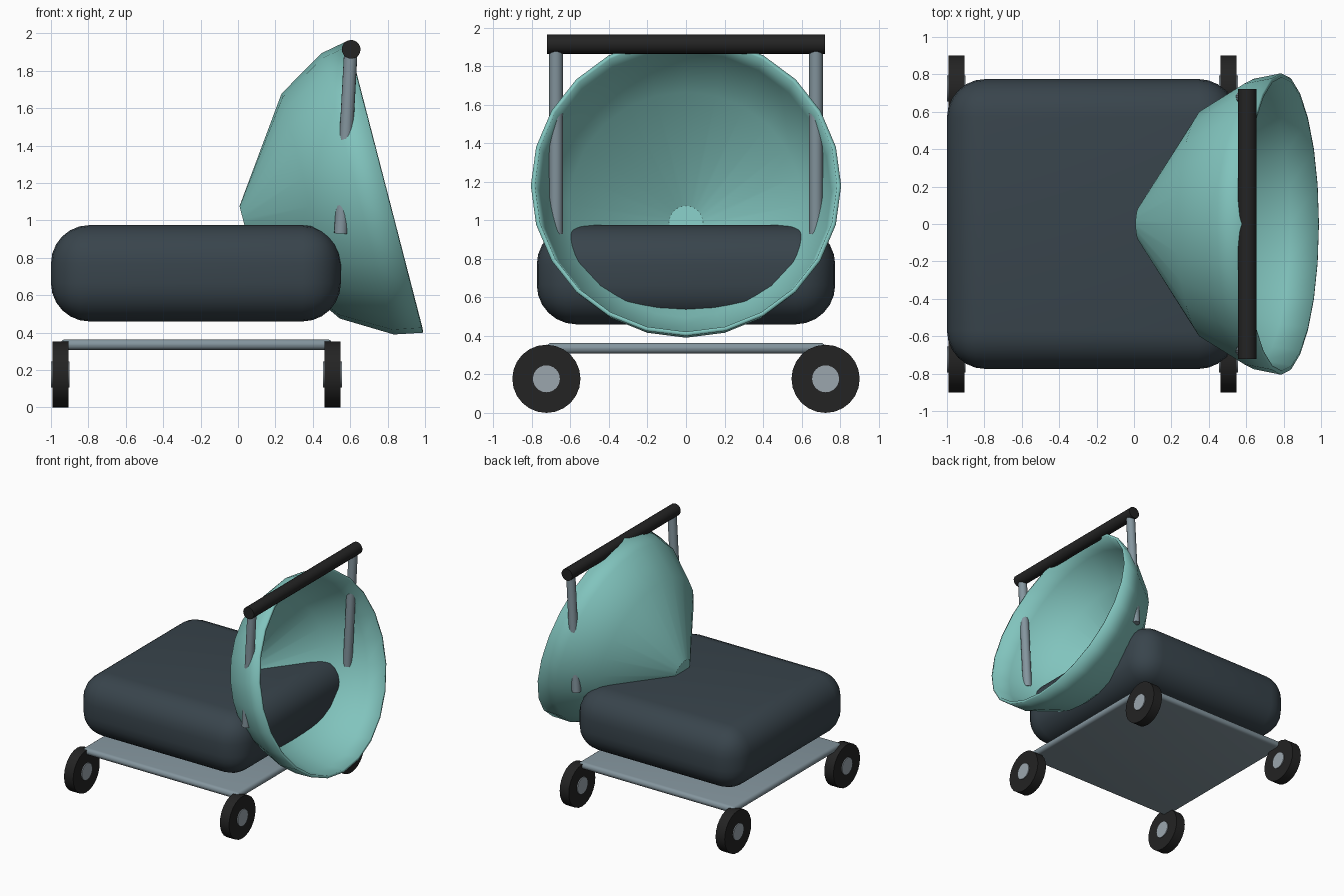
import bpy, bmesh, math
from mathutils import Vector, Matrix

if "Cube" in bpy.data.objects:
    bpy.data.objects.remove(bpy.data.objects["Cube"])


def material(name, rgb):
    m = bpy.data.materials.new(name)
    m.diffuse_color = (*rgb, 1)
    m.use_nodes = True
    m.node_tree.nodes["Principled BSDF"].inputs["Base Color"].default_value = m.diffuse_color
    return m


TEAL = material("teal", (0.22, 0.55, 0.51))
SLATE = material("slate", (0.04, 0.058, 0.072))
METAL = material("metal", (0.23, 0.30, 0.34))
HUB = material("hub_grey", (0.33, 0.38, 0.42))
BLACK = material("black", (0.017, 0.017, 0.017))


def make(name, bm, mat, angle=30):
    bmesh.ops.recalc_face_normals(bm, faces=bm.faces)
    me = bpy.data.meshes.new(name)
    bm.to_mesh(me)
    bm.free()
    ob = bpy.data.objects.new(name, me)
    bpy.context.collection.objects.link(ob)
    me.materials.append(mat)
    bpy.ops.object.select_all(action='DESELECT')
    ob.select_set(True)
    bpy.context.view_layer.objects.active = ob
    bpy.ops.object.shade_smooth_by_angle(angle=math.radians(angle))
    return ob


def rounded_box(name, lo, hi, radius, segments, mat):
    lo, hi = Vector(lo), Vector(hi)
    bm = bmesh.new()
    bmesh.ops.create_cube(bm, size=1, matrix=Matrix.Translation((lo + hi) / 2)
                          @ Matrix.Diagonal((*(hi - lo), 1)))
    bmesh.ops.bevel(bm, geom=bm.edges[:], offset=radius, segments=segments,
                    profile=0.5, affect='EDGES', clamp_overlap=True)
    return make(name, bm, mat, 40)


def rod(name, p, q, radius, sides, mat):
    p, q = Vector(p), Vector(q)
    d = q - p
    bm = bmesh.new()
    bmesh.ops.create_cone(bm, cap_ends=True, segments=sides, radius1=radius,
                          radius2=radius, depth=d.length,
                          matrix=Matrix.Translation((p + q) / 2)
                          @ d.to_track_quat('Z', 'Y').to_matrix().to_4x4())
    return make(name, bm, mat)


# Body cushion and flat chassis plate
rounded_box("body", (-1, -0.775, 0.46), (0.55, 0.775, 0.975), 0.205, 6, SLATE)
rounded_box("chassis", (-0.95, -0.725, 0.308), (0.505, 0.725, 0.364), 0.027, 4, METAL)

# Wheels with protruding hubs
for x, end in ((-0.95, "rear"), (0.505, "front")):
    for y, side in ((-0.725, "right"), (0.725, "left")):
        for part, r, w, mat in (("wheel", 0.177, 0.0425, BLACK), ("hub", 0.07, 0.05, HUB)):
            rod(f"{end}_{side}_{part}", (x - w, y, 0.177), (x + w, y, 0.177), r, 24, mat)

# Canopy: lathed bowl, tilted towards +x
profile = [(0.095, -0.78), (0.621, -0.412), (0.776, -0.153), (0.806, 0)]
N = 24
bm = bmesh.new()
rings = [[bm.verts.new((r * math.cos(2 * math.pi * i / N), r * math.sin(2 * math.pi * i / N), h))
          for i in range(N)] for r, h in profile]
bm.faces.new(rings[0])
for a, b in zip(rings, rings[1:]):
    for i in range(N):
        j = (i + 1) % N
        bm.faces.new((a[i], a[j], b[j], b[i]))
bm.transform(Matrix.Translation((0.787, 0, 1.18)) @ Matrix.Rotation(math.radians(75.5), 4, 'Y'))
bmesh.ops.recalc_face_normals(bm, faces=bm.faces)
# Shell normals must face away from the bowl's inside
cap = min(bm.faces, key=lambda f: f.calc_center_median().x)
flip = cap.normal.x > 0
canopy = make("canopy", bm, TEAL)
if canopy.data.polygons[0].normal.x > 0:
    canopy.data.flip_normals()
shell = canopy.modifiers.new("shell", 'SOLIDIFY')
shell.thickness = 0.022
shell.offset = -1

# Push handle
for y, side in ((-0.675, "right"), (0.675, "left")):
    rod(f"{side}_handle_post", (0.55, y, 0.93), (0.603, y, 1.90), 0.036, 16, METAL)
rod("handle_bar", (0.605, -0.723, 1.915), (0.605, 0.723, 1.915), 0.05, 20, BLACK)
